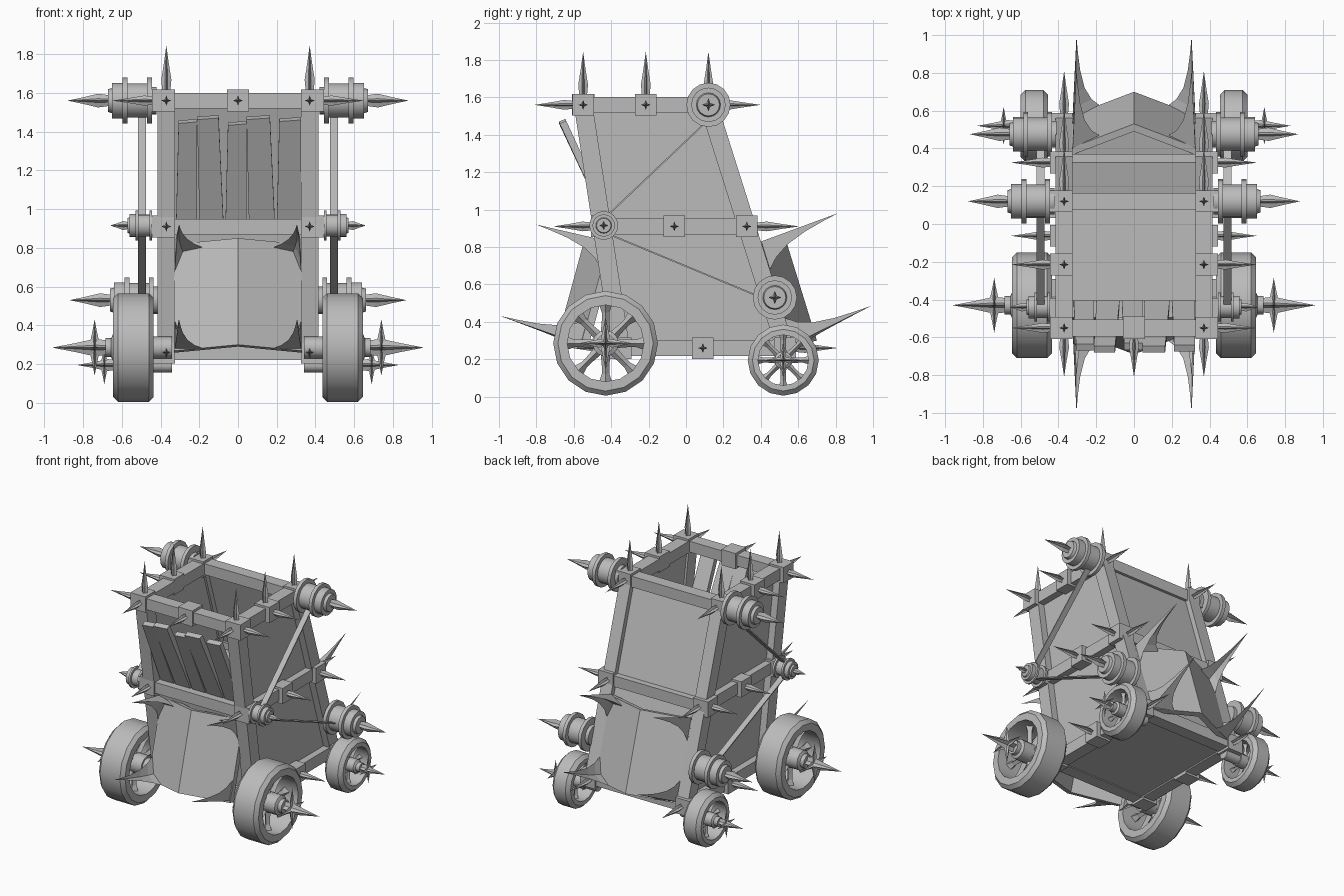
import bpy, bmesh, math
from mathutils import Vector as V

if "Cube" in bpy.data.objects:
    bpy.data.objects.remove(bpy.data.objects["Cube"])

GREY = bpy.data.materials.new("plain_grey")
GREY.use_nodes = True
GREY.diffuse_color = (0.5, 0.5, 0.5, 1)
GREY.node_tree.nodes["Principled BSDF"].inputs["Base Color"].default_value = (0.5, 0.5, 0.5, 1)


def finish(name, bm, smooth=False):
    bmesh.ops.remove_doubles(bm, verts=bm.verts, dist=0.0004)
    bmesh.ops.recalc_face_normals(bm, faces=bm.faces)
    me = bpy.data.meshes.new(name)
    bm.to_mesh(me)
    bm.free()
    me.materials.append(GREY)
    ob = bpy.data.objects.new(name, me)
    bpy.context.collection.objects.link(ob)
    if smooth:
        bpy.ops.object.select_all(action='DESELECT')
        ob.select_set(True)
        bpy.context.view_layer.objects.active = ob
        bpy.ops.object.shade_smooth_by_angle(angle=math.radians(32))
    return ob


def loft(name, rings, smooth=False, caps=True):
    """Join rings of points into a skin."""
    bm = bmesh.new()
    rows = [[bm.verts.new(p) for p in ring] for ring in rings]
    n = len(rows[0])
    for a, b in zip(rows, rows[1:]):
        for i in range(n):
            j = (i + 1) % n
            bm.faces.new((a[i], a[j], b[j], b[i]))
    if caps:
        bm.faces.new(rows[0])
        bm.faces.new(rows[-1])
    return finish(name, bm, smooth)


def prism(name, pts, vec):
    return loft(name, [[V(p) for p in pts], [V(p) + V(vec) for p in pts]])


def box(name, c, size):
    x, y, z = (s / 2 for s in size)
    c = V(c)
    return prism(name, [c + V(p) for p in ((-x, -y, -z), (x, -y, -z), (x, y, -z), (-x, y, -z))],
                 (0, 0, 2 * z))


def lathe(name, origin, axis, profile, n=16, star=1, smooth=True):
    """Turn (distance, radius) pairs about an axis; star shrinks every other side."""
    axis = V(axis).normalized()
    u = V((0, 0, 1)) if abs(axis.z) < 0.9 else V((1, 0, 0))
    u = (u - axis * u.dot(axis)).normalized()
    w = axis.cross(u)
    rings = []
    for d, r in profile:
        ring = []
        for i in range(n):
            a = math.tau * i / n
            k = r * (star if i % 2 else 1)
            ring.append(V(origin) + axis * d + (u * math.cos(a) + w * math.sin(a)) * k)
        rings.append(ring)
    return loft(name, rings, smooth, caps=False)


def spike(name, origin, axis, length, r=0.026):
    lathe(name, origin, axis, [(0, 0), (0, r * 0.8), (length * 0.25, r), (length * 0.6, r * 0.5), (length, 0)],
          8, 0.4, False)


# Leaning tower frame: post lines as a function of height
TOP, MID, BOT, PX = 1.56, 0.91, 0.26, 0.37
def front_y(z): return -0.35 - 0.2 * (z - BOT) / (TOP - BOT)
def back_y(z): return 0.53 - 0.41 * (z - BOT) / (TOP - BOT)


for label, line in (("front", front_y), ("back", back_y)):
    for s in (-1, 1):
        prism(label + "_post", [(s * PX - 0.045, line(z) + d, z) for z, d in
              ((BOT, -0.05), (BOT, 0.05), (TOP, 0.05), (TOP, -0.05))], (0.09, 0, 0))
    for z in (TOP, MID, BOT):
        box(label + "_beam", (0, line(z), z), (2 * PX, 0.09, 0.08))

for level, z in (("top", TOP), ("middle", MID), ("bottom", BOT)):
    f, b = front_y(z), back_y(z)
    m = (f + b) / 2
    for s in (-1, 1):
        box(level + "_side_beam", (s * PX, m, z), (0.09, b - f, 0.085))
        for y in (f, m, b):
            box(level + "_bracket", (s * 0.385, y, z), (0.12, 0.115, 0.115))
            if level == "top":
                spike("upright_spike", (s * PX, y, z + 0.05), (0, 0, 1), 0.235)
            # corners with a pulley or wheel carry no sideways spike
            if y == m or (level, y) in (("top", f), ("middle", b)):
                spike("side_spike", (s * 0.43, y, z), (s, 0, 0), 0.22)
        spike("front_spike", (s * PX, f - 0.05, z), (0, -1, 0), 0.21)
        spike("back_spike", (s * PX, b + 0.05, z), (0, 1, 0), 0.23)
box("front_centre_bracket", (0, front_y(TOP), TOP), (0.115, 0.12, 0.115))
spike("front_centre_spike", (0, front_y(TOP) - 0.05, TOP), (0, -1, 0), 0.21)

# Wall panels and floors
for s in (-1, 1):
    prism("side_wall", [(s * 0.365, front_y(BOT), BOT), (s * 0.365, back_y(BOT), BOT),
          (s * 0.365, back_y(TOP), TOP), (s * 0.365, front_y(TOP), TOP)], (-s * 0.025, 0, 0))
def cross_wall(name, line, low, high):
    prism(name, [(-0.35, line(low) - 0.012, low), (-0.35, line(low) + 0.012, low),
          (-0.35, line(high) + 0.012, high), (-0.35, line(high) - 0.012, high)], (0.7, 0, 0))
cross_wall("back_wall", back_y, BOT, TOP)
cross_wall("front_wall", front_y, BOT, MID)
for name, z in (("upper_floor", 0.89), ("bottom_floor", 0.24)):
    y0, y1 = front_y(z), back_y(z)
    box(name, (0, (y0 + y1) / 2, z), (0.72, y1 - y0, 0.025))

# Flared plank screen
edges = (-0.325, -0.205, -0.07, 0.05, 0.195, 0.33)
tops = (1.45, 1.47, 1.44, 1.47, 1.46)
for i, top in enumerate(tops):
    a, b = edges[i] + 0.006, edges[i + 1] - 0.006
    lean = 0.012 * (-1) ** i
    y = -0.44 - 0.24 * (top - 0.95) / 0.52
    prism("plank", [(a, -0.44, 0.95), (b, -0.44, 0.95), (b + lean - 0.012, y, top),
                    (a + lean, y, top - 0.008)], (0, 0.035, 0.015))

# Folded armour plates with corner horns
def fold(x):
    return 0.38 * abs(x)
for label, s, ridge, drop, tips in (("front", -1, 0.54, 0.15, ((0.80, 0.92), (0.99, 0.43))),
                                    ("back", 1, 0.53, 0.17, ((0.81, 0.98), (0.99, 0.485)))):
    xs = (-0.33, -0.24, 0, 0.24, 0.33)
    outer = [(x, s * (ridge - fold(x)), 0.85 - 0.25 * fold(x)) for x in xs]
    inner = [(x, y - s * 0.04, z - 0.01) for x, y, z in reversed(outer)]
    prism(label + "_armour", outer + inner, (0, s * drop, -0.55))
    def on_plate(x, z):
        return V((x, s * (ridge - fold(x) + drop * (0.85 - z) / 0.55 - 0.01), z))
    for side in (-1, 1):
        for (ty, tz), zc, za, zi in ((tips[0], 0.83, 0.68, 0.8), (tips[1], 0.28, 0.42, 0.28)):
            corner = on_plate(side * 0.325, zc)
            arm_in = on_plate(side * 0.18, zi) - corner
            arm_up = on_plate(side * 0.325, za) - corner
            tip = V((side * 0.305, s * ty, tz))
            rings = []
            for t, k in ((0, 1), (0.12, 0.68), (0.3, 0.4), (0.55, 0.2), (0.8, 0.08), (1, 0.004)):
                c = corner.lerp(tip, t)
                rings.append([c, c + arm_in * k, c + (arm_in + arm_up) * 0.28 * k, c + arm_up * k])
            loft(label + "_horn", rings)


# Wheels with spokes, hub and star spikes
def wheel(name, s, y, z, r, inner, x0, x1, tip, star_x, star_r):
    ax = (s, 0, 0)
    c = (0, y, z)
    bev = 0.025
    lathe(name + "_rim", c, ax, [(x0, inner), (x0, r - bev), (x0 + bev, r), (x1 - bev, r),
          (x1, r - bev), (x1, inner), (x0, inner)], 16)
    mid = (x0 + x1) / 2
    hub = r * 0.25
    lathe(name + "_hub", c, ax, [(0.34, 0), (0.34, hub * 0.8), (x0, hub * 0.8), (x0, hub), (x1, hub),
          (x1 + 0.01, hub * 0.7), (x1 + 0.04, hub * 0.7), (x1 + 0.04, 0)], 12)
    spike(name + "_hub_spike", (s * (x1 + 0.02), y, z), ax, tip - x1 - 0.02, 0.045 * r / 0.28)
    for i in range(8):
        a = math.tau * i / 8
        d = (0, math.sin(a), math.cos(a))
        w = r * 0.09
        lathe(name + "_spoke", (s * mid, y, z), d, [(0, 0), (0, w * 1.2), (inner * 0.6, w * 0.8),
              (inner * 0.8, w * 0.8), (inner + 0.012, w * 1.5), (inner + 0.012, 0)], 4, 1, False)
        if i % 2 == 0:
            spike(name + "_star_spike", (s * star_x, y, z), d, star_r, 0.022 * r / 0.28)


# Pulleys: stacked discs with a spike
def pulley(name, s, y, z, x, k, length, tip):
    prof = [(0, 0), (0, 0.6), (0.1, 0.6), (0.1, 1), (0.2, 1), (0.2, 0.75), (0.6, 0.75), (0.6, 1), (0.7, 1),
            (0.7, 0.78), (0.92, 0.78), (0.92, 0.55), (1, 0.5), (1, 0)]
    lathe(name, (s * x, y, z), (s, 0, 0), [(d * length, r * k) for d, r in prof], 16)
    spike(name + "_spike", (s * (x + length), y, z), (s, 0, 0), tip - x - length, k * 0.3)


def belt(name, s, a, b):
    (ya, za), (yb, zb) = a, b
    n = V((0, zb - za, ya - yb)).normalized() * 0.004
    prism(name, [V((s * 0.475, ya, za)) + n, V((s * 0.475, yb, zb)) + n,
                 V((s * 0.475, yb, zb)) - n, V((s * 0.475, ya, za)) - n], (s * 0.042, 0, 0))


for s in (-1, 1):
    wheel("front_wheel", s, -0.43, 0.285, 0.28, 0.205, 0.435, 0.645, 0.96, 0.74, 0.145)
    wheel("back_wheel", s, 0.52, 0.195, 0.19, 0.135, 0.455, 0.60, 0.83, 0.69, 0.1)
    pulley("top_pulley", s, 0.12, TOP, 0.42, 0.118, 0.25, 0.88)
    pulley("lower_pulley", s, 0.475, 0.53, 0.41, 0.118, 0.25, 0.87)
    pulley("idler_pulley", s, -0.44, 0.915, 0.43, 0.077, 0.14, 0.66)
    belt("upper_belt", s, (0.12, 1.48), (-0.44, 0.95))
    belt("lower_belt", s, (-0.44, 0.88), (0.475, 0.5))
